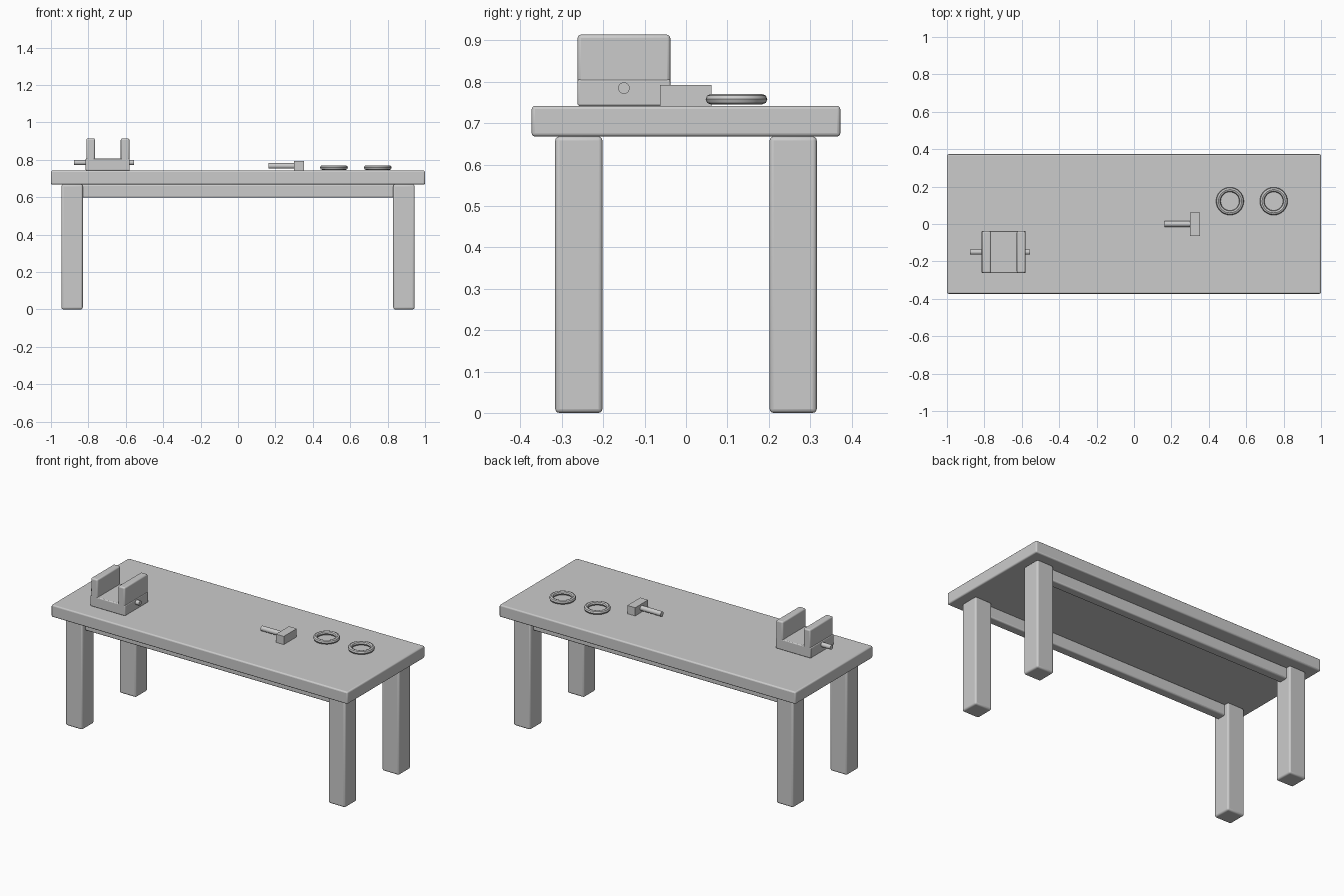
import bpy
import math

default = bpy.data.objects.get("Cube")
if default:
    bpy.data.objects.remove(default, do_unlink=True)

grey = bpy.data.materials.new("plain grey")
grey.use_nodes = True
COLOUR = (0.6, 0.6, 0.6, 1)
grey.diffuse_color = COLOUR
grey.node_tree.nodes["Principled BSDF"].inputs["Base Color"].default_value = COLOUR


def finish(name):
    ob = bpy.context.object
    ob.name = name
    ob.data.materials.append(grey)
    bpy.ops.object.shade_smooth_by_angle(angle=math.radians(35))
    return ob


def box(name, low, high, bevel=0.0):
    """Box between two corners, with optional rounded edges."""
    centre = [(a + b) / 2 for a, b in zip(low, high)]
    bpy.ops.mesh.primitive_cube_add(size=1, location=centre)
    ob = bpy.context.object
    ob.scale = [b - a for a, b in zip(low, high)]
    bpy.ops.object.transform_apply(location=False, rotation=False, scale=True)
    if bevel:
        mod = ob.modifiers.new("rounded edges", "BEVEL")
        mod.width = bevel
        mod.segments = 3
    return finish(name)


def rod(name, x0, x1, y, z, radius):
    """Cylinder lying along x."""
    bpy.ops.mesh.primitive_cylinder_add(
        vertices=24, radius=radius, depth=x1 - x0,
        location=((x0 + x1) / 2, y, z), rotation=(0, math.pi / 2, 0))
    return finish(name)


TOP = 0.742
UNDER = 0.668

# Table top
box("table_top", (-1, -0.373, UNDER), (1, 0.373, TOP), 0.008)

# Legs and long rails
for y, end in ((-0.259, "front"), (0.259, "back")):
    for x, side in ((-0.887, "right"), (0.887, "left")):
        box(f"{end}_{side}_leg", (x - 0.057, y - 0.057, 0),
            (x + 0.057, y + 0.057, UNDER), 0.01)
    box(f"{end}_rail", (-0.84, y - 0.028, 0.597), (0.84, y + 0.028, UNDER), 0.008)

# Vise: base, two jaws and a screw
box("vise_base", (-0.815, -0.262, TOP), (-0.579, -0.038, 0.806), 0.005)
for x, side in ((-0.788, "right"), (-0.604, "left")):
    box(f"vise_{side}_jaw", (x - 0.023, -0.262, 0.79), (x + 0.023, -0.038, 0.914), 0.008)
rod("vise_screw", -0.878, -0.555, -0.15, 0.785, 0.014)

# Hammer
rod("hammer_handle", 0.162, 0.32, 0.0, 0.767, 0.015)
box("hammer_head", (0.3, -0.063, TOP), (0.353, 0.062, 0.792))

# Two rings
for x, side in ((0.513, "right"), (0.747, "left")):
    bpy.ops.mesh.primitive_torus_add(
        location=(x, 0.122, 0.758), major_radius=0.062, minor_radius=0.0125,
        major_segments=32, minor_segments=8)
    finish(f"{side}_ring").data.polygons.foreach_set("use_smooth", [True] * 256)
